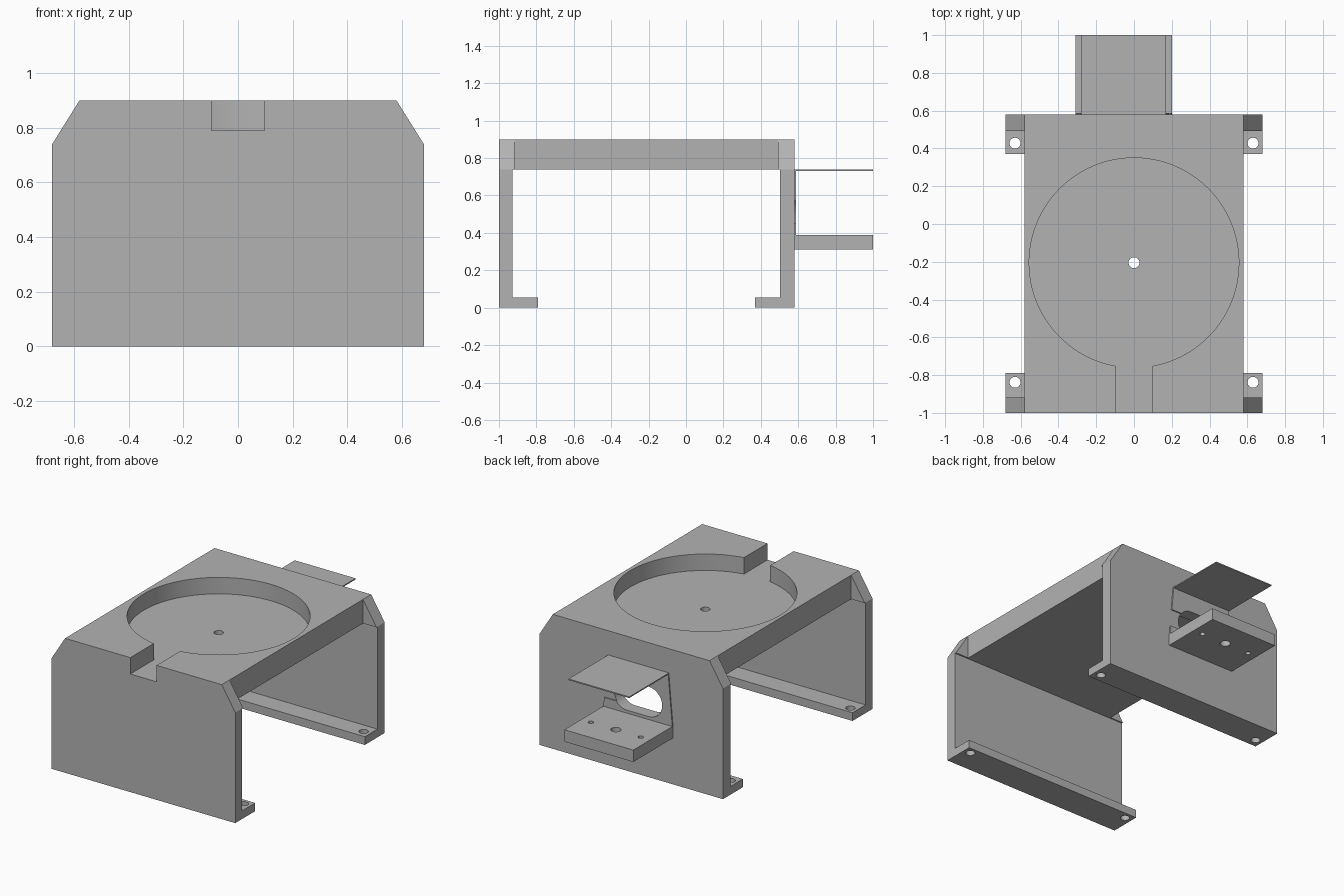
import bpy
import bmesh
import math
from mathutils import Vector

cube = bpy.data.objects.get("Cube")
if cube:
    bpy.data.objects.remove(cube, do_unlink=True)

grey = bpy.data.materials.new("plain_grey")
grey.use_nodes = True
tone = (0.45, 0.45, 0.45, 1)
grey.diffuse_color = tone
grey.node_tree.nodes["Principled BSDF"].inputs["Base Color"].default_value = tone

AXES = {"x": lambda a, b, d: (d, a, b),
        "y": lambda a, b, d: (a, d, b),
        "z": lambda a, b, d: (a, b, d)}


def prism(name, outline, axis, start, end):
    """Extrude a flat outline along an axis."""
    bm = bmesh.new()
    place = AXES[axis]
    face = bm.faces.new([bm.verts.new(place(a, b, start)) for a, b in outline])
    moved = bmesh.ops.extrude_face_region(bm, geom=[face])["geom"]
    shift = Vector(place(0, 0, end - start))
    bmesh.ops.translate(bm, vec=shift,
                        verts=[v for v in moved if isinstance(v, bmesh.types.BMVert)])
    bmesh.ops.recalc_face_normals(bm, faces=bm.faces)
    mesh = bpy.data.meshes.new(name)
    bm.to_mesh(mesh)
    bm.free()
    mesh.materials.append(grey)
    obj = bpy.data.objects.new(name, mesh)
    bpy.context.collection.objects.link(obj)
    return obj


def rect(a0, a1, b0, b1):
    return [(a0, b0), (a1, b0), (a1, b1), (a0, b1)]


def arc(a, b, r, first=0.0, last=math.tau, steps=32):
    closed = abs(last - first - math.tau) < 0.001
    count = steps if closed else steps + 1
    angles = [first + (last - first) * i / steps for i in range(count)]
    return [(a + r * math.cos(t), b + r * math.sin(t)) for t in angles]


def cut(obj, cutters):
    """Subtract the cutters, bake the result and discard them."""
    for c in cutters:
        c.hide_render = True
        mod = obj.modifiers.new(c.name, "BOOLEAN")
        mod.operation = "DIFFERENCE"
        mod.solver = "EXACT"
        mod.object = c
    bpy.context.view_layer.update()
    graph = bpy.context.evaluated_depsgraph_get()
    baked = bpy.data.meshes.new_from_object(obj.evaluated_get(graph))
    obj.modifiers.clear()
    obj.data = baked
    baked.shade_smooth()
    baked.set_sharp_from_angle(angle=math.radians(30))
    for c in cutters:
        bpy.data.objects.remove(c, do_unlink=True)


# Main frame: deck, two walls and inward feet as one side profile
FRONT, BACK, TOP, DECK = -1.0, 0.58, 0.9, 0.74
HALF, DECK_HALF = 0.68, 0.58
profile = [(FRONT, 0), (-0.79, 0), (-0.79, 0.055), (-0.927, 0.055),
           (-0.927, DECK), (0.503, DECK), (0.503, 0.055), (0.37, 0.055),
           (0.37, 0), (BACK, 0), (BACK, TOP), (FRONT, TOP)]
frame = prism("frame", profile, "x", -HALF, HALF)
cutters = []

# Narrower deck, chamfered wall corners and foot screw holes
for s in (-1, 1):
    side = rect(s * DECK_HALF, s * 0.8, -0.918, 0.493)
    cutters.append(prism("deck_side_cutter", side, "z", 0.7, 1.0))
    corner = [(s * DECK_HALF, TOP), (s * HALF, DECK), (s * 0.8, DECK),
              (s * 0.8, 1.0), (s * DECK_HALF, 1.0)]
    cutters.append(prism("chamfer_cutter", corner, "y", -1.1, 0.7))
    for y in (-0.838, 0.428):
        cutters.append(prism("screw_cutter", arc(s * 0.63, y, 0.029), "z", -0.1, 0.2))

# Round pocket with its open front channel, and the centre hole
CY, R, CHANNEL = -0.205, 0.555, 0.097
half_gap = math.asin(CHANNEL / R)
keyhole = arc(0, CY, R, -math.pi / 2 + half_gap, 1.5 * math.pi - half_gap, 120)
keyhole += [(-CHANNEL, -1.1), (CHANNEL, -1.1)]
cutters.append(prism("pocket_cutter", keyhole, "z", 0.79, 1.0))
cutters.append(prism("centre_cutter", arc(0, CY, 0.029), "z", 0.6, 1.1))

# Rounded window through the back wall
BX, WZ = -0.055, 0.51
window = (arc(BX + 0.08, WZ, 0.1, -math.pi / 2, math.pi / 2)
          + arc(BX - 0.08, WZ, 0.1, math.pi / 2, 1.5 * math.pi))
cutters.append(prism("window_cutter", window, "y", 0.45, 0.7))
cut(frame, cutters)

# Rear shelf with three holes
shelf = prism("rear_shelf", rect(BX - 0.255, BX + 0.255, BACK, 1.0), "z", 0.31, 0.39)
cut(shelf, [prism("shelf_cutter", arc(BX + dx, 0.82, r), "z", 0.2, 0.5)
            for dx, r in ((-0.185, 0.017), (0, 0.032), (0.185, 0.017))])

# Tapered backing plate with the window and a notch out to its left edge
taper = [(BX - 0.255, 0.39), (BX + 0.255, 0.39), (BX + 0.225, 0.732), (BX - 0.225, 0.732)]
backing = prism("backing_plate", taper, "y", BACK, 0.588)
cut(backing, [prism("plate_window_cutter", window, "y", 0.5, 0.7),
              prism("notch_cutter", rect(0, 0.3, 0.45, 0.57), "y", 0.5, 0.7)])

# Thin canopy over the shelf
prism("canopy", rect(BX - 0.225, BX + 0.225, BACK, 1.0), "z", 0.73, 0.738)
